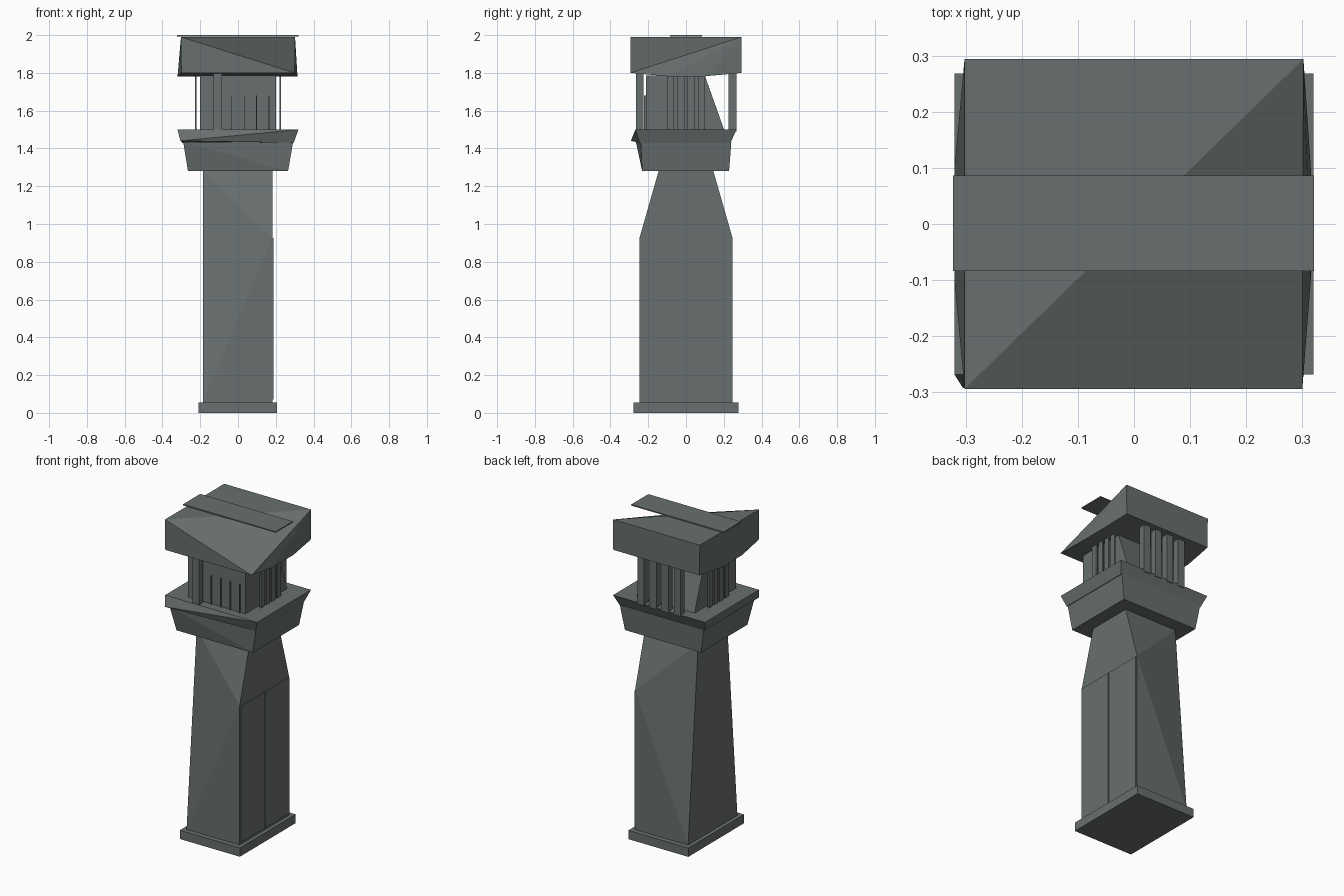
import bpy, bmesh

slate = bpy.data.materials.new("slate_grey")
slate.diffuse_color = (0.14, 0.162, 0.158, 1)


def hull(name, points):
    """Convex solid around a few corner points."""
    bm = bmesh.new()
    for p in points:
        bm.verts.new(p)
    res = bmesh.ops.convex_hull(bm, input=bm.verts[:])
    loose = [v for v in bm.verts if not v.link_faces]
    bmesh.ops.delete(bm, geom=loose, context='VERTS')
    bmesh.ops.dissolve_limit(bm, angle_limit=0.01, verts=bm.verts[:], edges=bm.edges[:])
    bmesh.ops.recalc_face_normals(bm, faces=bm.faces[:])
    me = bpy.data.meshes.new(name)
    bm.to_mesh(me)
    bm.free()
    me.materials.append(slate)
    ob = bpy.data.objects.new(name, me)
    bpy.context.collection.objects.link(ob)
    return ob


def rect(x0, x1, y0, y1, z):
    return [(x0, y0, z), (x1, y0, z), (x1, y1, z), (x0, y1, z)]


def box(name, x0, x1, y0, y1, z0, z1):
    return hull(name, rect(x0, x1, y0, y1, z0) + rect(x0, x1, y0, y1, z1))


# plinth
box("plinth", -0.21, 0.207, -0.277, 0.277, 0, 0.055)

# tapering shaft: kinked shoulder on the right side only
hull("shaft", rect(-0.186, 0.183, -0.245, 0.245, 0.055)
     + [(0.183, s * 0.245, 0.93) for s in (-1, 1)]
     + rect(-0.186, 0.183, -0.145, 0.145, 1.28))

# pair of tall door panels on the right face
for side in (-1, 1):
    a, b = sorted((side * 0.003, side * 0.24))
    box("door_panel", 0.18, 0.189, a, b, 0.07, 0.925)

# flared collar and the balcony rim above it
hull("collar", rect(-0.265, 0.265, -0.232, 0.228, 1.28)
     + [(-0.29, -0.265, 1.435), (0.292, -0.24, 1.435),
        (0.292, 0.24, 1.435), (-0.29, 0.24, 1.435)])
hull("balcony_rim", [(-0.305, -0.292, 1.44), (0.295, -0.245, 1.43),
                     (0.295, 0.235, 1.43), (-0.295, 0.235, 1.43)]
     + rect(-0.32, 0.32, -0.268, 0.268, 1.5))

# lookout room with a slanted back
hull("lookout_room", rect(-0.2, 0.2, -0.212, 0.205, 1.49)
     + rect(-0.2, 0.2, -0.212, 0.1, 1.785))

# railing posts around the room
box("front_post", -0.13, -0.085, -0.265, -0.226, 1.49, 1.8)
for i in range(5):
    x = -0.1 + i * 0.066
    box("front_fin", x - 0.0015, x + 0.0015, -0.222, -0.21, 1.5, 1.68)
for i in range(4):
    x = -0.126 + i * 0.084
    box("back_post", x - 0.023, x + 0.023, 0.226, 0.268, 1.49, 1.8)
    y = -0.081 + i * 0.054
    for side in (-1, 1):
        a, b = sorted((side * 0.22, side * 0.228))
        box("side_post", a, b, y - 0.018, y + 0.018, 1.49, 1.79)

# roof block, front right top corner sliced away
hull("roof", rect(-0.3, 0.3, -0.294, 0.294, 1.8)
     + rect(-0.32, 0.315, -0.1, 0.1, 1.782)
     + [(-0.302, -0.294, 1.99), (-0.302, 0.294, 1.99), (0.302, 0.294, 1.99)])

# thin ridge cap
box("ridge_cap", -0.323, 0.321, -0.084, 0.086, 1.993, 2.0)
